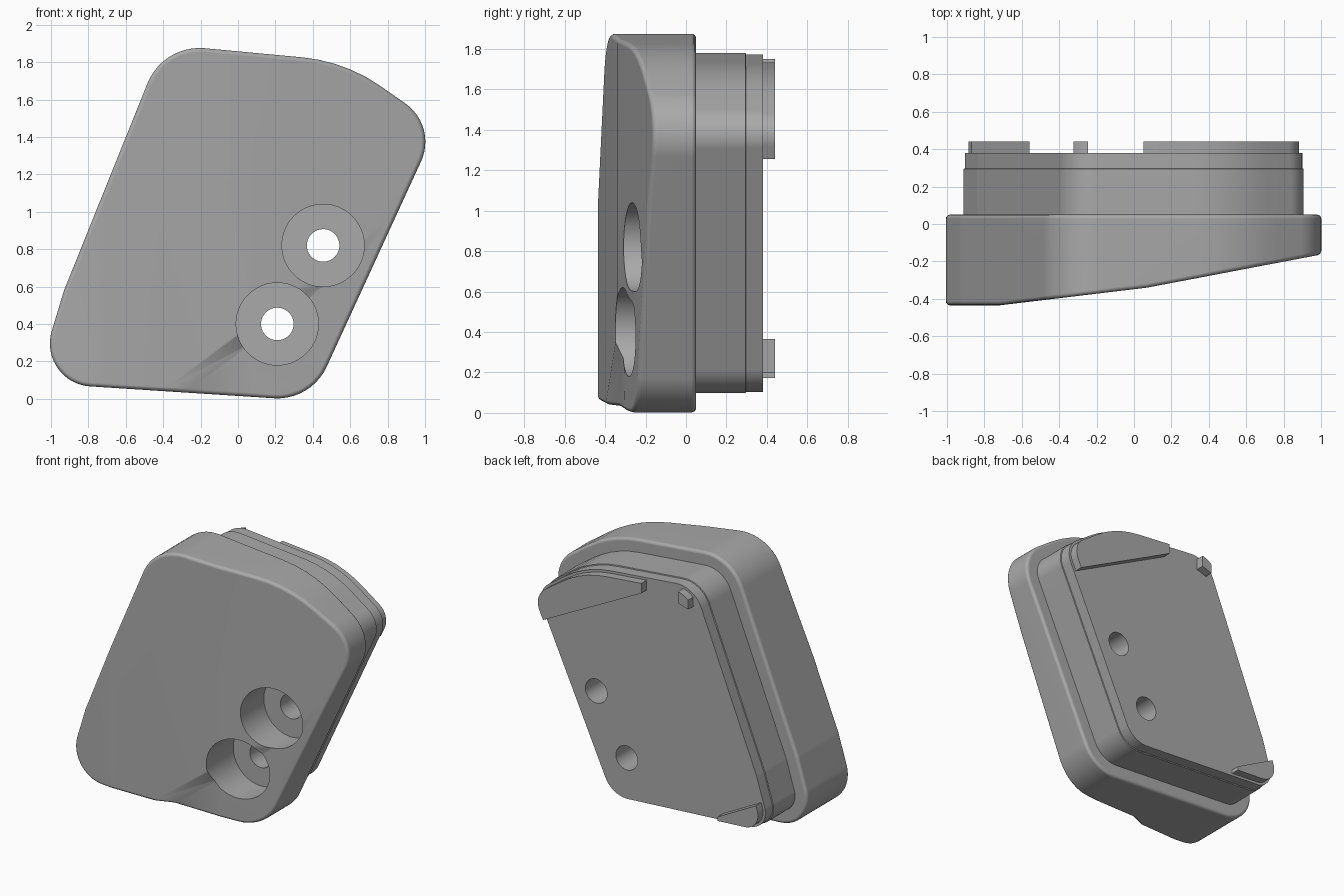
import bpy, bmesh, math
from mathutils import Vector

cube = bpy.data.objects.get("Cube")
if cube:
    bpy.data.objects.remove(cube, do_unlink=True)

grey = bpy.data.materials.new("plain_grey")
grey.use_nodes = True
grey.diffuse_color = (0.4, 0.4, 0.4, 1)
grey.node_tree.nodes["Principled BSDF"].inputs["Base Color"].default_value = (0.4, 0.4, 0.4, 1)

# Outline corners (x, z, fillet radius), counter-clockwise seen from the front
CORNERS = [(-1.08, 0.085, 0.23), (0.391, -0.01, 0.29), (1.066, 1.459, 0.25),
           (0.573, 1.804, 0.87), (-0.4, 1.895, 0.3), (-0.93, 0.58, 0.3)]
HOLES = [(0.455, 0.82), (0.21, 0.40)]
BACK = 0.05


def outline(inset):
    """Rounded outline, moved inwards by inset."""
    pts = []
    for i, (x, z, r) in enumerate(CORNERS):
        c = Vector((x, z))
        before = (c - Vector(CORNERS[i - 1][:2])).normalized()
        after = (Vector(CORNERS[(i + 1) % len(CORNERS)][:2]) - c).normalized()
        turn = before.angle(after)
        start = c - before * r * math.tan(turn / 2)
        centre = start + Vector((-before.y, before.x)) * r
        a0 = math.atan2(-before.x, before.y) + math.pi
        a0 = math.atan2(start.y - centre.y, start.x - centre.x)
        steps = max(2, math.ceil(turn / math.radians(7)))
        for k in range(steps + 1):
            a = a0 + turn * k / steps
            pts.append(centre + Vector((math.cos(a), math.sin(a))) * (r - inset))
    return pts


def solid(layers):
    """Closed bmesh lofted through (y, points) layers."""
    bm = bmesh.new()
    rings = [[bm.verts.new((p[0], y, p[1])) for p in pts] for y, pts in layers]
    n = len(rings[0])
    for a, b in zip(rings, rings[1:]):
        for i in range(n):
            bm.faces.new((a[i], a[(i + 1) % n], b[(i + 1) % n], b[i]))
    bm.faces.new(rings[0])
    bm.faces.new(rings[-1])
    bmesh.ops.recalc_face_normals(bm, faces=bm.faces)
    return bm


def cut(bm, x, z, nx, nz, discard=False):
    """Slice along a line in the outline plane; optionally drop the normal's side."""
    res = bmesh.ops.bisect_plane(bm, geom=bm.verts[:] + bm.edges[:] + bm.faces[:], dist=0.003,
                                 plane_co=(x, 0, z), plane_no=(nx, 0, nz), clear_outer=discard)
    if discard:
        edges = [e for e in res["geom_cut"] if isinstance(e, bmesh.types.BMEdge)]
        bmesh.ops.holes_fill(bm, edges=edges)
        bmesh.ops.recalc_face_normals(bm, faces=bm.faces)


def finish(name, bm):
    me = bpy.data.meshes.new(name)
    bm.to_mesh(me)
    bm.free()
    ob = bpy.data.objects.new(name, me)
    bpy.context.collection.objects.link(ob)
    me.materials.append(grey)
    return ob


def activate(ob):
    bpy.ops.object.select_all(action='DESELECT')
    ob.select_set(True)
    bpy.context.view_layer.objects.active = ob


def drill(ob, radius, y0, y1):
    """Bore both screw holes over a range of depth."""
    ring = [2 * math.pi * k / 64 for k in range(64)]
    for x, z in HOLES:
        pts = [(x + radius * math.cos(a), z + radius * math.sin(a)) for a in ring]
        cutter = finish("hole_cutter", solid([(y0, pts), (y1, pts)]))
        cutter.hide_render = True
        activate(ob)
        mod = ob.modifiers.new("bore", 'BOOLEAN')
        mod.operation, mod.solver, mod.object = 'DIFFERENCE', 'EXACT', cutter
        bpy.ops.object.modifier_apply(modifier=mod.name)
        bpy.data.objects.remove(cutter, do_unlink=True)


def smooth(ob, weighted=True):
    activate(ob)
    bpy.ops.object.shade_smooth_by_angle(angle=math.radians(32))
    if weighted:
        mod = ob.modifiers.new("even_shading", 'WEIGHTED_NORMAL')
        mod.keep_sharp = True


# Front shell: sloping faceted front with a shallow step near the bottom
FOLD = Vector((-0.42, 0.03))
ALONG = Vector((0.42, 0.32)).normalized()
ACROSS = Vector((ALONG.y, -ALONG.x))
STEP = 0.08


def front_y(x, z):
    if x < -0.72:
        y = -0.435
    elif x < 0.07:
        y = -0.435 + (x + 0.72) * 0.12
    else:
        y = -0.34 + (x - 0.07) * 0.19
    p = Vector((x, z)) - FOLD
    depth = min(max(p.dot(ACROSS) / STEP, 0), 1)
    return y + 0.05 * depth * max(0, 1 - p.dot(ALONG) / 1.6)


shape = outline(0)
bm = solid([(-1, shape), (BACK, shape)])
for x in (-0.72, 0.07):
    cut(bm, x, 0, 1, 0)
for d in (0, STEP):
    p = FOLD + ACROSS * d
    cut(bm, p.x, p.y, ACROSS.x, ACROSS.y)
for v in bm.verts:
    if v.co.y < -0.5:
        v.co.y = front_y(v.co.x, v.co.z)
shell = finish("front_shell", bm)
activate(shell)
bevel = shell.modifiers.new("soft_rim", 'BEVEL')
bevel.width, bevel.segments = 0.022, 4
bevel.limit_method, bevel.angle_limit = 'ANGLE', math.radians(50)
bevel.use_clamp_overlap = False
bpy.ops.object.modifier_apply(modifier=bevel.name)
drill(shell, 0.22, -1, -0.04)
drill(shell, 0.087, -1, 0.2)
smooth(shell)

# Back plug: inset block with a fine seam before its rear plate
wide, narrow = outline(0.095), outline(0.102)
plug = finish("back_plug", solid([(BACK - 0.01, wide), (0.295, wide), (0.297, narrow), (0.38, narrow)]))
drill(plug, 0.087, -0.2, 0.6)
smooth(plug)


# Locating tabs on the back
def tab(name, clips):
    pts = outline(0.12)
    bm = solid([(0.37, pts), (0.44, pts)])
    for x, z, nx, nz in clips:
        cut(bm, x, z, nx, nz, discard=True)
    smooth(finish(name, bm), False)


tab("upper_tab", [(0.85, 1.25, -0.41, -0.8), (0.05, 1.7, -1, 0)])
tab("lower_tab", [(-0.88, 0.37, 0.17, 0.32), (-0.56, 0.2, 1, 0)])
tab("small_pin", [(-0.325, 1.7, -1, 0), (-0.245, 1.7, 1, 0), (-0.285, 1.655, 0.3, -0.9)])
